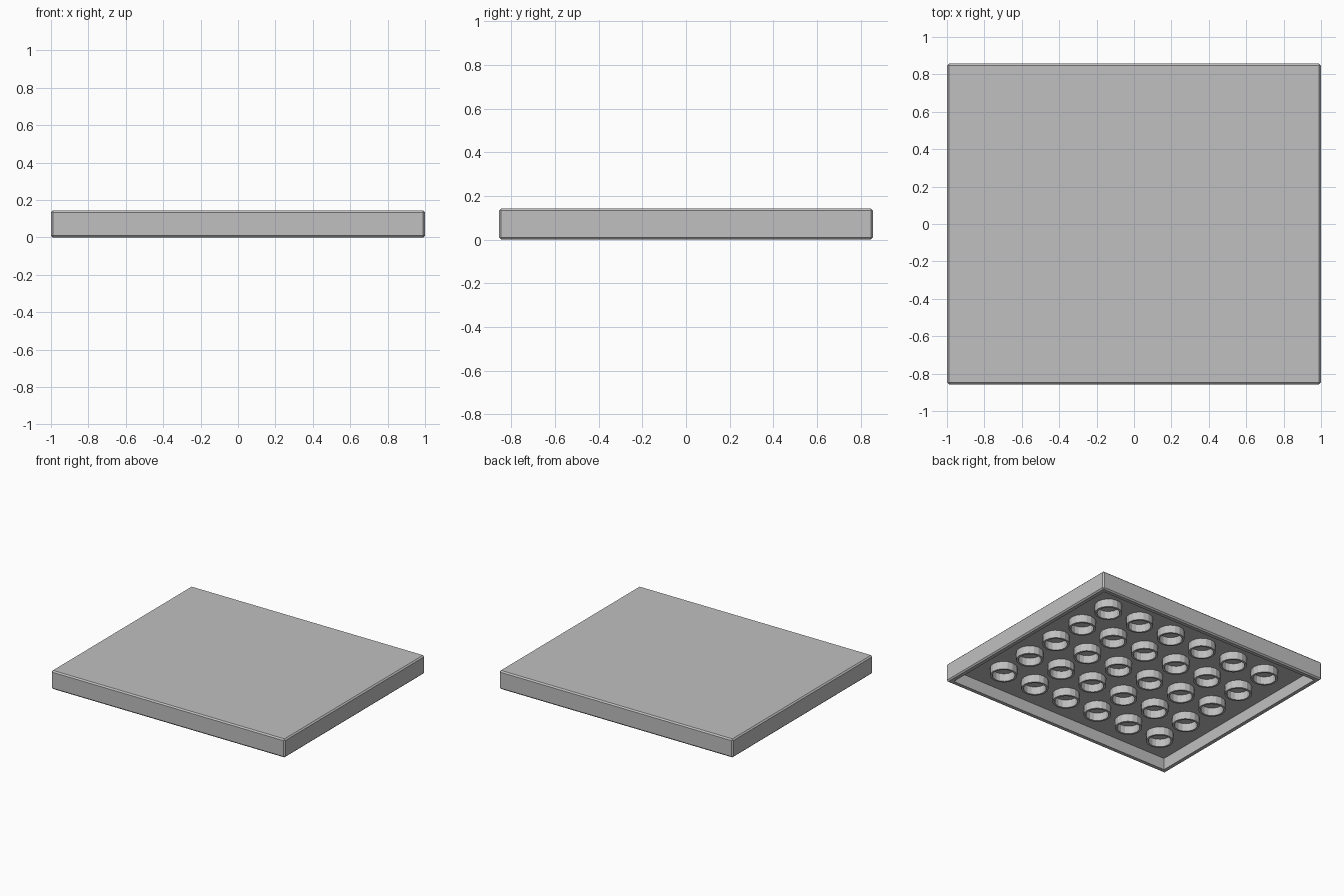
import bpy, bmesh
from mathutils import Matrix

cube = bpy.data.objects.get("Cube")
if cube:
    bpy.data.objects.remove(cube)

PITCH = 2 / 7
COLS, ROWS = 7, 6
HEIGHT, CEILING, WALL, CHAMFER = 0.143, 0.09, 0.05, 0.01

grey = bpy.data.materials.new("light grey plastic")
grey.use_nodes = True
colour = (0.53, 0.53, 0.53, 1)
grey.diffuse_color = colour
grey.node_tree.nodes["Principled BSDF"].inputs["Base Color"].default_value = colour


def add_object(name, bm):
    bmesh.ops.recalc_face_normals(bm, faces=bm.faces)
    mesh = bpy.data.meshes.new(name)
    bm.to_mesh(mesh)
    bm.free()
    mesh.materials.append(grey)
    obj = bpy.data.objects.new(name, mesh)
    bpy.context.collection.objects.link(obj)
    return obj


# Chamfered slab, hollowed from below
bm = bmesh.new()
bmesh.ops.create_cube(bm, size=1)
bmesh.ops.scale(bm, vec=(COLS * PITCH, ROWS * PITCH, HEIGHT), verts=bm.verts)
bmesh.ops.translate(bm, vec=(0, 0, HEIGHT / 2), verts=bm.verts)
bmesh.ops.bevel(bm, geom=bm.edges[:], offset=CHAMFER, segments=1,
                profile=0.5, affect='EDGES')
bm.normal_update()
underside = min(bm.faces, key=lambda f: f.calc_center_median().z)
bmesh.ops.inset_region(bm, faces=[underside], thickness=WALL - CHAMFER)
walls = bmesh.ops.extrude_face_region(bm, geom=[underside])
bmesh.ops.translate(bm, vec=(0, 0, CEILING),
                    verts=[v for v in walls["geom"] if isinstance(v, bmesh.types.BMVert)])
if underside.is_valid:
    bmesh.ops.delete(bm, geom=[underside], context='FACES_ONLY')
add_object("tile_shell", bm)


# Hollow tube hanging from the ceiling
def add_tube(bm, x, y, outer=0.096, inner=0.08, bottom=0.03, sides=16):
    spot = Matrix.Translation((x, y, bottom))
    ring = bmesh.ops.create_circle(bm, segments=sides, radius=outer, matrix=spot)["verts"]
    hole = bmesh.ops.create_circle(bm, segments=sides, radius=inner, matrix=spot)["verts"]
    edges = list({e for v in ring + hole for e in v.link_edges})
    bmesh.ops.bridge_loops(bm, edges=edges)
    up = bmesh.ops.extrude_edge_only(bm, edges=edges)["geom"]
    bmesh.ops.translate(bm, vec=(0, 0, CEILING - bottom),
                        verts=[v for v in up if isinstance(v, bmesh.types.BMVert)])


bm = bmesh.new()
for i in range(COLS - 1):
    for j in range(ROWS - 1):
        add_tube(bm, (i + 1 - COLS / 2) * PITCH, (j + 1 - ROWS / 2) * PITCH)
add_object("underside_tubes", bm)
